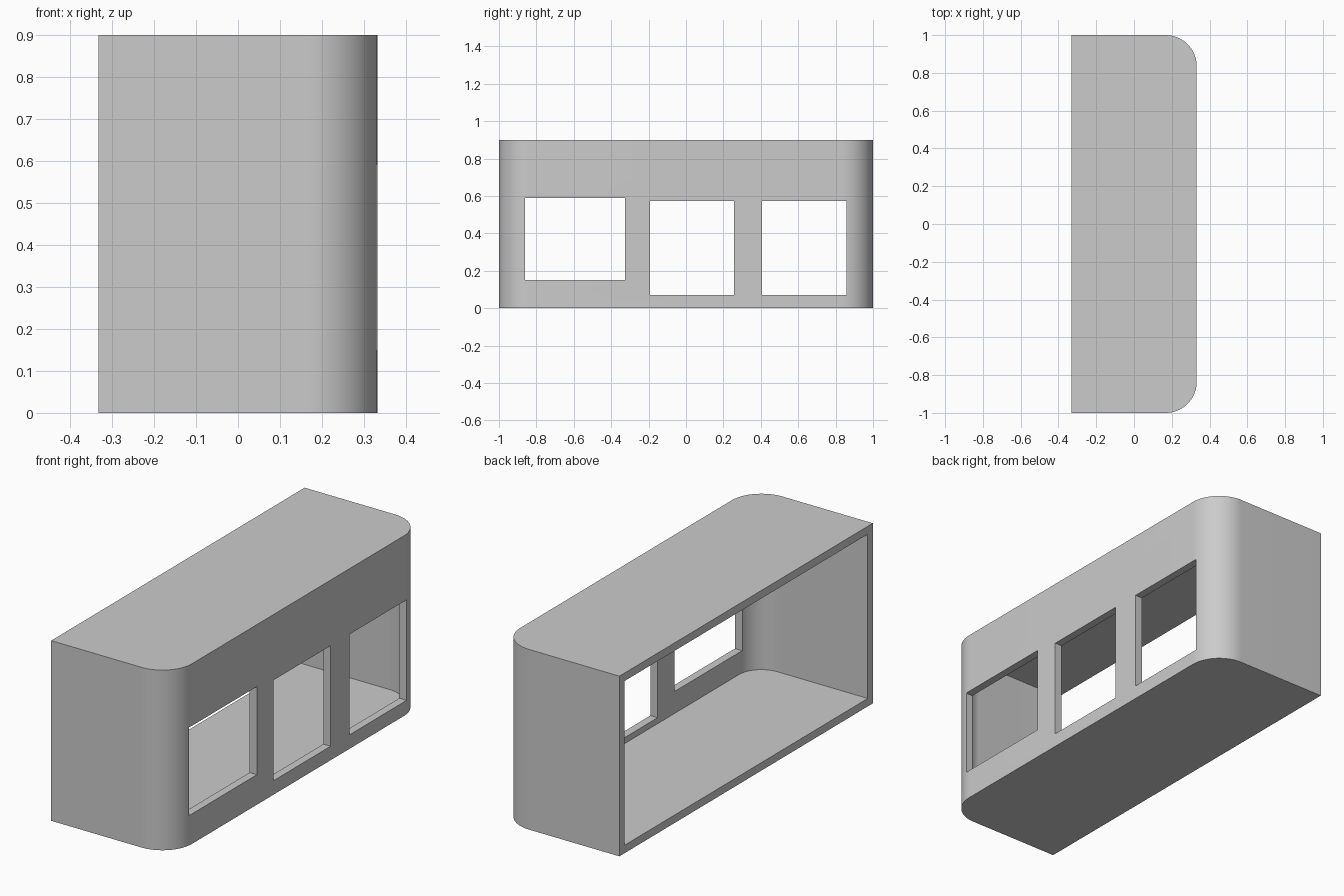
import bpy
import bmesh
from math import sin, cos, pi

if "Cube" in bpy.data.objects:
    bpy.data.objects.remove(bpy.data.objects["Cube"])

HALF_X, HALF_Y, HEIGHT = 0.332, 1.0, 0.9
WALL, RADIUS, STEPS = 0.04, 0.165, 24

grey = bpy.data.materials.new("plain grey")
grey.use_nodes = True
colour = (0.6, 0.6, 0.6, 1)
grey.diffuse_color = colour
grey.node_tree.nodes["Principled BSDF"].inputs["Base Color"].default_value = colour


def prism(name, outline, z0, z1):
    """Extrude a flat outline from z0 to z1."""
    bm = bmesh.new()
    face = bm.faces.new([bm.verts.new((x, y, z0)) for x, y in outline])
    top = bmesh.ops.extrude_face_region(bm, geom=[face])["geom"]
    verts = [v for v in top if isinstance(v, bmesh.types.BMVert)]
    bmesh.ops.translate(bm, verts=verts, vec=(0, 0, z1 - z0))
    bmesh.ops.recalc_face_normals(bm, faces=bm.faces)
    mesh = bpy.data.meshes.new(name)
    bm.to_mesh(mesh)
    bm.free()
    obj = bpy.data.objects.new(name, mesh)
    bpy.context.collection.objects.link(obj)
    mesh.materials.append(grey)
    return obj


def rounded_outline(x0, x1, half_y, r):
    """Rectangle with both +x corners rounded."""
    arc = [(x1 - r + r * cos(a), half_y - r + r * sin(a))
           for a in (i * pi / 2 / STEPS for i in range(STEPS + 1))]
    return ([(x0, -half_y)] + [(x, -y) for x, y in reversed(arc)]
            + arc + [(x0, half_y)])


def cut(target, cutter):
    cutter.hide_render = True
    mod = target.modifiers.new("cut", "BOOLEAN")
    mod.operation = "DIFFERENCE"
    mod.solver = "EXACT"
    mod.object = cutter
    bpy.context.view_layer.objects.active = target
    bpy.ops.object.modifier_apply(modifier=mod.name)
    bpy.data.objects.remove(cutter)


# Outer body with two rounded corners
shell = prism("shell", rounded_outline(-HALF_X, HALF_X, HALF_Y, RADIUS), 0, HEIGHT)

# Hollow interior, open on the -x side
cut(shell, prism("cavity_cutter",
                 rounded_outline(-HALF_X - 0.1, HALF_X - WALL, HALF_Y - WALL, RADIUS - WALL),
                 WALL, HEIGHT - WALL))

# Window openings: y range, z range
windows = [(-0.86, -0.325, 0.15, 0.59),
           (-0.193, 0.257, 0.07, 0.572),
           (0.407, 0.857, 0.07, 0.572)]
for y0, y1, z0, z1 in windows:
    x0, x1 = 0.2, HALF_X + 0.1
    cut(shell, prism("window_cutter", [(x0, y0), (x1, y0), (x1, y1), (x0, y1)], z0, z1))

# Smooth corners, crisp edges
bpy.ops.object.select_all(action="DESELECT")
shell.select_set(True)
bpy.context.view_layer.objects.active = shell
bpy.ops.object.shade_smooth_by_angle(angle=pi / 6)
